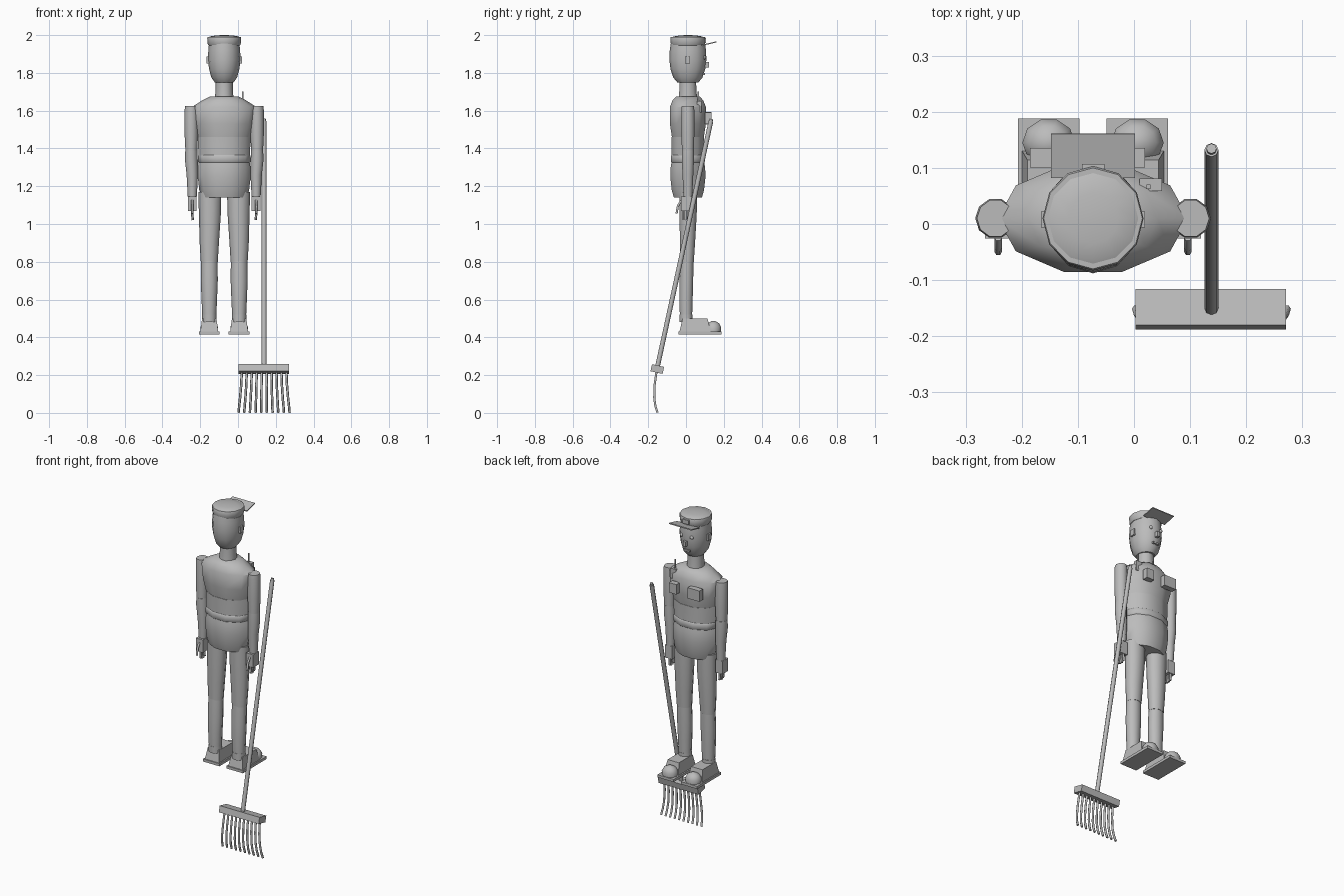
import bpy, bmesh, math
from mathutils import Vector, Matrix

if "Cube" in bpy.data.objects:
    bpy.data.objects.remove(bpy.data.objects["Cube"])

grey = bpy.data.materials.new("plain grey")
grey.diffuse_color = (0.5, 0.5, 0.5, 1)
grey.use_nodes = True
grey.node_tree.nodes["Principled BSDF"].inputs["Base Color"].default_value = grey.diffuse_color
CX, CY = -0.073, 0.01          # body axis


def finish(name, bm, smooth=True, angle=40):
    bmesh.ops.recalc_face_normals(bm, faces=bm.faces[:])
    me = bpy.data.meshes.new(name)
    bm.to_mesh(me)
    bm.free()
    me.materials.append(grey)
    ob = bpy.data.objects.new(name, me)
    bpy.context.collection.objects.link(ob)
    if smooth:
        bpy.ops.object.select_all(action='DESELECT')
        ob.select_set(True)
        bpy.context.view_layer.objects.active = ob
        bpy.ops.object.shade_smooth_by_angle(angle=math.radians(angle))
    return ob


def skin(bm, rings):
    n = len(rings[0])
    for a, b in zip(rings, rings[1:]):
        for i in range(n):
            j = (i + 1) % n
            bm.faces.new((a[i], a[j], b[j], b[i]))
    bm.faces.new(rings[0][::-1])
    bm.faces.new(rings[-1])


def loft(name, rows, n=10, angle=50):
    """Stack of elliptical rings: (x, y, z, rx, ry)."""
    bm = bmesh.new()
    rings = []
    for x, y, z, rx, ry in rows:
        rings.append([bm.verts.new((x + rx * math.cos(2 * math.pi * i / n),
                                    y + ry * math.sin(2 * math.pi * i / n), z)) for i in range(n)])
    skin(bm, rings)
    return finish(name, bm, True, angle)


def box(name, c, size, tilt=0, top=1.0):
    """Box turned about x; top scales the upper face."""
    bm = bmesh.new()
    bmesh.ops.create_cube(bm, size=1)
    for v in bm.verts:
        k = top if v.co.z > 0 else 1
        v.co = Vector((v.co.x * size[0] * k, v.co.y * size[1] * k, v.co.z * size[2]))
    bm.transform(Matrix.Translation(c) @ Matrix.Rotation(tilt, 4, 'X'))
    return finish(name, bm, False)


def tube(name, pts, r, n=6):
    bm = bmesh.new()
    pts = [Vector(p) for p in pts]
    rings = []
    for k, p in enumerate(pts):
        d = (pts[min(k + 1, len(pts) - 1)] - pts[max(k - 1, 0)]).normalized()
        u = d.cross(Vector((0, 1, 0))).normalized()
        w = d.cross(u)
        rings.append([bm.verts.new(p + r * (u * math.cos(2 * math.pi * i / n)
                                            + w * math.sin(2 * math.pi * i / n))) for i in range(n)])
    skin(bm, rings)
    return finish(name, bm, True, 65)


def body(name, rows, n=10, angle=50):
    return loft(name, [(CX, CY, z, rx, ry) for z, rx, ry in rows], n, angle)


# Torso, belt and hips
body("chest", [(1.455, .137, .088), (1.53, .158, .1), (1.62, .17, .1), (1.655, .115, .085), (1.675, .075, .066)])
body("abdomen", [(1.36, .136, .09), (1.41, .138, .09), (1.46, .138, .091)])
body("belt", [(1.325, .135, .09), (1.33, .139, .094), (1.36, .139, .094), (1.365, .135, .09)])
body("hips", [(1.14, .12, .078), (1.18, .132, .09), (1.25, .14, .098), (1.30, .139, .096), (1.33, .134, .09)])

# Head, face and cap
body("neck", [(1.665, .049, .052), (1.71, .046, .047), (1.76, .045, .046)])
body("head", [(1.75, .05, .056), (1.775, .068, .077), (1.82, .08, .092),
              (1.87, .087, .098), (1.92, .084, .096), (1.96, .08, .09)], 12)
body("cap_band", [(1.945, .083, .087), (1.95, .087, .09), (1.985, .09, .093), (1.99, .088, .09)], 12)
body("cap_crown", [(1.985, .09, .09), (1.993, .075, .075), (1.998, .045, .045), (2.0, .012, .012)], 12)
box("cap_brim", (CX, .122, 1.955), (.15, .08, .006), math.radians(13))
box("cap_badge", (CX, .102, 1.972), (.04, .01, .025))
box("nose", (CX, .11, 1.843), (.018, .022, .03))
box("mouth", (CX, .095, 1.795), (.04, .012, .01))
for side in (-1, 1):
    box("ear", (CX + side * .087, .008, 1.868), (.012, .028, .038))
    loft("eye", [(CX + side * .034, .097, z, r, r) for z, r in
                 ((1.872, .004), (1.877, .01), (1.887, .01), (1.892, .004))], 8)

# Chest plates, shoulder radio and collar
box("wide_chest_plate", (-.145, .118, 1.56), (.08, .034, .065))
box("narrow_chest_plate", (-.005, .118, 1.56), (.05, .034, .06))
box("radio", (.03, .07, 1.62), (.04, .022, .06))
box("radio_aerial", (.026, .066, 1.66), (.007, .008, .085))

# Arms and hands
for side in (-1, 1):
    ax, hx = CX + side * .174, CX + side * .169
    loft("upper_arm", [(ax, CY, 1.38, .031, .033), (ax, CY, 1.48, .036, .036), (ax, CY, 1.6, .036, .036),
                       (ax, CY, 1.625, .033, .034)])
    loft("forearm", [(hx, CY, 1.145, .024, .024), (hx, CY, 1.26, .03, .03), (ax, CY, 1.34, .034, .034),
                     (ax, CY, 1.39, .032, .034)])
    box("palm", (hx, .002, 1.107), (.047, .056, .078))
    for k in range(4):
        y = -.016 + k * .013
        tube("finger", [(hx, y, 1.07), (hx, y, 1.045), (hx - side * .003, y, 1.018 + .005 * abs(k - 1.5))], .006)
    tube("thumb", [(hx, -.025, 1.125), (hx, -.043, 1.095), (hx, -.05, 1.055)], .0065)

# Legs and shoes
for side in (-1, 1):
    tx, sx = CX + side * .076, CX + side * .079
    loft("thigh", [(sx, .006, .8, .045, .037), (sx, .008, .9, .051, .042), (tx, .011, 1.05, .058, .048),
                   (tx, .012, 1.17, .061, .05)])
    loft("shin", [(sx, 0, .51, .037, .034), (sx, 0, .6, .041, .037), (sx, .002, .7, .045, .038),
                  (sx, .005, .805, .044, .036)])
    loft("ankle", [(sx, 0, .48, .038, .036), (sx, 0, .52, .038, .036)])
    box("sole", (sx, .074, .424), (.11, .228, .016))
    box("shoe_upper", (sx, .048, .465), (.095, .165, .07), 0, .8)
    loft("shoe_toe", [(sx, .145, .43, .046, .042), (sx, .145, .455, .047, .043),
                      (sx, .145, .475, .034, .031), (sx, .145, .486, .012, .011)])

# Rake
RX, tilt = .138, math.radians(-12.5)
tube("rake_handle", [(RX, -.152, .24), (RX, .132, 1.545)], .0125, 8)
tube("rake_handle_tip", [(RX, .131, 1.54), (RX, .1345, 1.556)], .009, 8)
box("rake_bar", (.137, -.152, .232), (.268, .066, .038), tilt)
for k in range(10):
    t = k / 4.5 - 1
    tube("rake_tine", [(.138 + t * w, y, z) for w, y, z in
                       ((.118, -.156, .22), (.121, -.166, .15), (.127, -.168, .08),
                        (.132, -.162, .035), (.135, -.151, .002))], .0065)
